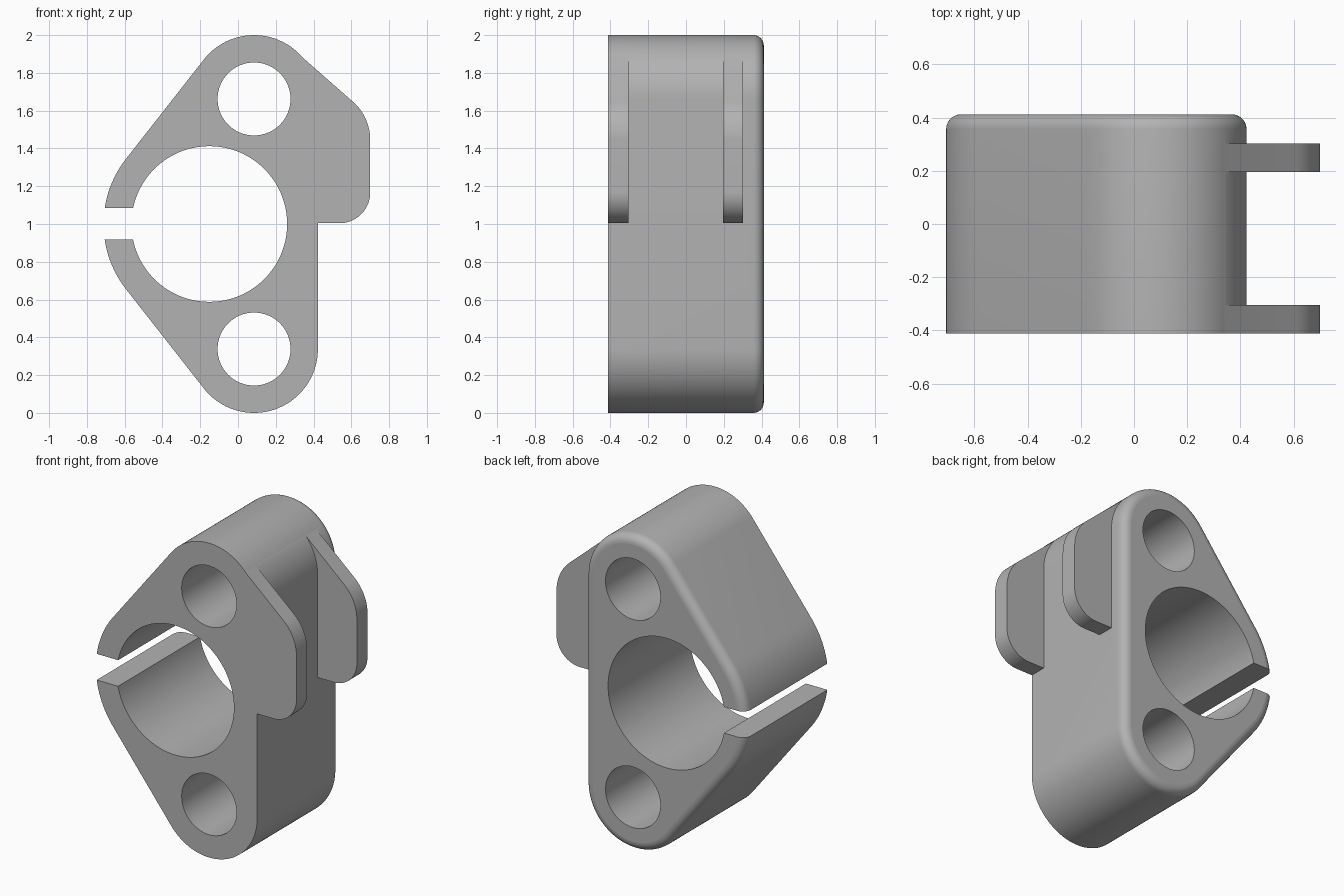
import bpy, bmesh, math
from mathutils import Vector
from mathutils.geometry import convex_hull_2d

cube = bpy.data.objects.get("Cube")
if cube:
    bpy.data.objects.remove(cube, do_unlink=True)

FRONT, BACK = -0.412, 0.412
TOP, BOTTOM = (0.085, 1.662, 0.338), (0.085, 0.338, 0.338)
GRIP = (-0.152, 1.0, 0.56)

grey = bpy.data.materials.new("plain grey")
grey.use_nodes = True
colour = (0.45, 0.45, 0.45, 1)
grey.diffuse_color = colour
grey.node_tree.nodes["Principled BSDF"].inputs["Base Color"].default_value = colour


def circle(x, z, r, n=128):
    return [Vector((x + r * math.cos(math.tau * i / n), z + r * math.sin(math.tau * i / n)))
            for i in range(n)]


def prism(name, points, y0, y1, fillet=0):
    """Extrude the hull of x-z points along y, optionally rounding the rear rim."""
    outline = [points[i] for i in convex_hull_2d(points)]
    bm = bmesh.new()
    front = [bm.verts.new((p.x, y0, p.y)) for p in outline]
    back = [bm.verts.new((p.x, y1, p.y)) for p in outline]
    bm.faces.new(front)
    bm.faces.new(back[::-1])
    for i in range(len(outline)):
        bm.faces.new((front[i - 1], back[i - 1], back[i], front[i]))
    bmesh.ops.recalc_face_normals(bm, faces=bm.faces)
    if fillet:
        rim = [e for e in bm.edges if all(v.co.y > y1 - 1e-5 for v in e.verts)]
        bmesh.ops.bevel(bm, geom=rim, offset=fillet, segments=7, profile=0.5,
                        affect='EDGES', clamp_overlap=False)
    mesh = bpy.data.meshes.new(name)
    bm.to_mesh(mesh)
    bm.free()
    obj = bpy.data.objects.new(name, mesh)
    bpy.context.collection.objects.link(obj)
    mesh.materials.append(grey)
    return obj


def combine(target, tool, operation):
    tool.hide_render = True
    bpy.context.view_layer.objects.active = target
    mod = target.modifiers.new(tool.name, 'BOOLEAN')
    mod.operation, mod.solver, mod.object = operation, 'EXACT', tool
    bpy.ops.object.modifier_apply(modifier=mod.name)
    bpy.data.objects.remove(tool, do_unlink=True)


# Body: hull around the two bolt bosses and the split grip
body = prism("clamp_body", circle(*TOP) + circle(*BOTTOM) + circle(*GRIP), FRONT, BACK, 0.055)

# Two side lugs, rooted inside the body wall
lug = [Vector((0.306, 1.913)), Vector((0.35, 1.004))]
lug += circle(0.43, 1.445, 0.27) + circle(0.537, 1.167, 0.163)
for name, y0, y1 in (("front_lug", FRONT, -0.305), ("rear_lug", 0.195, 0.302)):
    combine(body, prism(name, lug, y0, y1), 'UNION')

# Grip bore, bolt holes and the split in the grip
for name, hole in (("grip_bore", (-0.152, 1.0, 0.412)),
                   ("top_bolt_hole", (0.085, 1.662, 0.193)),
                   ("bottom_bolt_hole", (0.085, 0.338, 0.193))):
    combine(body, prism(name, circle(*hole), -1, 1), 'DIFFERENCE')
slot = [Vector((x, z)) for x in (-1, -0.3) for z in (0.918, 1.084)]
combine(body, prism("grip_slot", slot, -1, 1), 'DIFFERENCE')

# Smooth curved walls, keeping the end faces flat
bpy.ops.object.select_all(action='DESELECT')
body.select_set(True)
bpy.context.view_layer.objects.active = body
bpy.ops.object.shade_smooth_by_angle(angle=math.radians(30))
for face in body.data.polygons:
    if abs(face.normal.y) > 0.999:
        face.use_smooth = False
